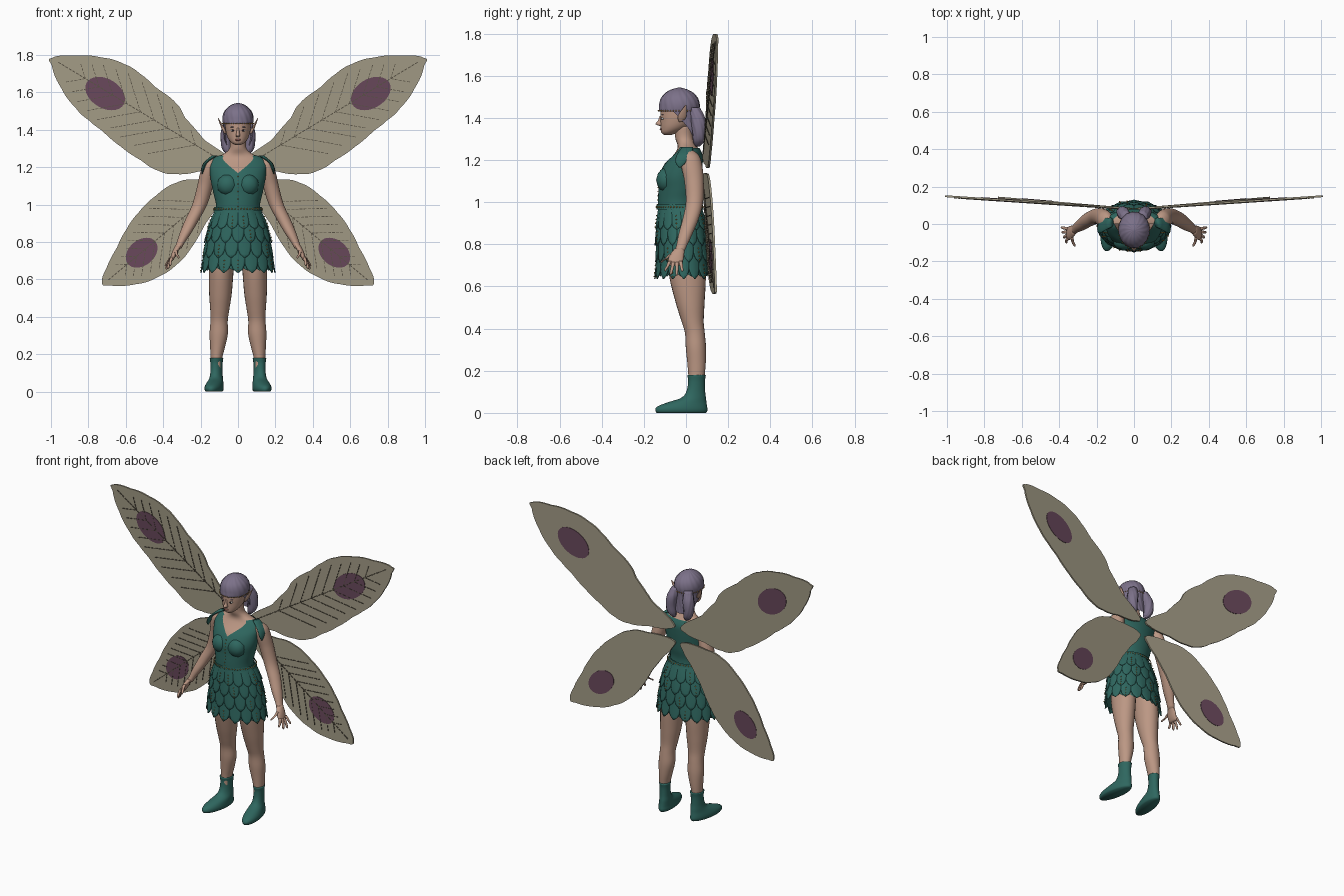
import bpy, bmesh, math
from math import sin, cos, pi
from mathutils import Vector, Matrix

if "Cube" in bpy.data.objects:
    bpy.data.objects.remove(bpy.data.objects["Cube"])


def material(name, rgb):
    m = bpy.data.materials.new(name)
    m.diffuse_color = (*rgb, 1)
    m.use_nodes = True
    m.node_tree.nodes["Principled BSDF"].inputs["Base Color"].default_value = m.diffuse_color
    return m


SKIN = material("skin", (0.50, 0.31, 0.23))
GREEN = material("leaf green", (0.028, 0.135, 0.115))
HAIR = material("lilac hair", (0.20, 0.165, 0.25))
WING = material("wing beige", (0.36, 0.325, 0.235))
PLUM = material("plum spot", (0.14, 0.065, 0.105))
VEIN = material("vein brown", (0.10, 0.085, 0.06))
GOLD = material("gold", (0.48, 0.25, 0.05))
WHITE = material("eye white", (0.6, 0.57, 0.53))
DARK = material("eye dark", (0.03, 0.02, 0.025))
LIP = material("lip rose", (0.38, 0.15, 0.13))


def finish(name, bm, mat, smooth=True):
    bmesh.ops.recalc_face_normals(bm, faces=bm.faces)
    for f in bm.faces:
        f.smooth = smooth
    me = bpy.data.meshes.new(name)
    bm.to_mesh(me)
    bm.free()
    me.materials.append(mat)
    ob = bpy.data.objects.new(name, me)
    bpy.context.collection.objects.link(ob)
    return ob


def section(rows, z):
    """Smoothly interpolated (x, y, rx, ry) at height z; rows are (z, x, y, rx, ry)."""
    z = min(max(z, rows[0][0]), rows[-1][0])
    i = 0
    while i < len(rows) - 2 and z > rows[i + 1][0]:
        i += 1

    def tangent(k):
        a, b = rows[max(k - 1, 0)], rows[min(k + 1, len(rows) - 1)]
        return [(q - p) / (b[0] - a[0]) for p, q in zip(a, b)]
    a, b = rows[i], rows[i + 1]
    h = b[0] - a[0]
    t = (z - a[0]) / h
    ta, tb = tangent(i), tangent(i + 1)
    return [(2*t**3 - 3*t*t + 1)*a[k] + (t**3 - 2*t*t + t)*h*ta[k]
            + (3*t*t - 2*t**3)*b[k] + (t**3 - t*t)*h*tb[k] for k in range(1, 5)]


def on(rows, a, z, grow=0.0):
    x, y, rx, ry = section(rows, z)
    return Vector((x + (rx + grow)*cos(a), y + (ry + grow)*sin(a), z))


def loft(name, rows, mat, s=1, lo=None, hi=None, grow=0.0, n=24, m=24, ridge=0.0, splay=0.0):
    """Elliptical loft up z; lo/hi give open ends whose height depends on the angle."""
    bm = bmesh.new()
    grid = []
    for j in range(m + 1):
        ring = []
        for i in range(n):
            a = 2*pi*i/n
            z0 = lo(a) if lo else rows[0][0]
            z1 = hi(a) if hi else rows[-1][0]
            z = z0 + (z1 - z0)*j/m
            p = on(rows, a, z, grow + ridge*sin(a*n/4 + 60*z))
            ring.append(bm.verts.new((s*(p.x - splay*(p.y - 0.05)), p.y, p.z)))
        grid.append(ring)
    for j in range(m):
        for i in range(n):
            k = (i + 1) % n
            bm.faces.new((grid[j][i], grid[j][k], grid[j+1][k], grid[j+1][i]))
    if not lo:
        bm.faces.new(grid[0])
    if not hi:
        bm.faces.new(grid[-1])
    return finish(name, bm, mat)


def beads(name, spots, size, mat):
    bm = bmesh.new()
    for p in spots:
        bmesh.ops.create_icosphere(bm, subdivisions=2 if len(spots) < 9 else 1, radius=1,
                                   matrix=Matrix.Translation(p) @ Matrix.Diagonal((*size, 1)))
    return finish(name, bm, mat)


def plates(name, polys, y0, slope, off, thick, mat, s):
    """Flat plates on the tilted wing plane, from (x, z) outlines."""
    bm = bmesh.new()
    for poly in polys:
        front, back = [[bm.verts.new((s*x, y0 + slope*x + off + d, z)) for x, z in poly]
                       for d in (-thick/2, thick/2)]
        bm.faces.new(front)
        bm.faces.new(back[::-1])
        for i in range(len(poly)):
            k = (i + 1) % len(poly)
            bm.faces.new((front[i], back[i], back[k], front[k]))
    return finish(name, bm, mat, False)


# ---- Wings: scalloped blade, oval spot, dashed veins on the front
def scalloped(pts):
    c = sum((Vector(p) for p in pts), Vector((0, 0))) / len(pts)
    out, n = [], len(pts)
    for i in range(n):
        p0, p1, p2, p3 = (Vector(pts[(i + k) % n]) for k in (-1, 0, 1, 2))
        for j in range(6):
            t = j/6
            p = 0.5*(2*p1 + (p2 - p0)*t + (2*p0 - 5*p1 + 4*p2 - p3)*t*t
                     + (3*p1 - p0 - 3*p2 + p3)*t**3)
            out.append(p + (c - p)*0.012*(1 - sin(pi*t)))
    return out


def inside(p, poly):
    hit = False
    for a, b in zip(poly, poly[1:] + poly[:1]):
        if (a.y > p.y) != (b.y > p.y) and p.x < a.x + (p.y - a.y)*(b.x - a.x)/(b.y - a.y):
            hit = not hit
    return hit


def dashes(start, d, length, w, poly):
    side, out, t = Vector((-d.y, d.x))*w, [], 0.0
    while t < length:
        a, b = start + d*t, start + d*(t + 0.016)
        if not inside(b + d*0.035, poly):
            break
        out.append([a - side, b - side, b + side, a + side])
        t += 0.022
    return out


def wing(name, outline, y0, slope, root, tip, spot, radii):
    poly = scalloped(outline)
    root, tip, spot = Vector(root), Vector(tip), Vector(spot)
    axis = (tip - root).normalized()
    cross = Vector((-axis.y, axis.x))
    oval = [spot + axis*radii[0]*cos(2*pi*i/36) + cross*radii[1]*sin(2*pi*i/36) for i in range(36)]
    span = (tip - root).length
    lines = dashes(root, axis, span, 0.0025, poly)
    for k in range(2, 11):
        for sg in (1, -1):
            d = (axis*0.75 + cross*sg*0.66).normalized()
            lines += dashes(root + axis*span*k/12.5, d, 0.26, 0.0018, poly)
    for s, side in ((1, "left"), (-1, "right")):
        plates(f"{name}_wing_{side}", [poly], y0, slope, 0, 0.010, WING, s)
        plates(f"{name}_wing_spot_{side}", [oval], y0, slope, 0, 0.015, PLUM, s)
        plates(f"{name}_wing_veins_{side}", lines, y0, slope, -0.006, 0.006, VEIN, s)


wing("upper", [(.03, 1.24), (.17, 1.34), (.21, 1.385), (.28, 1.465), (.33, 1.545), (.44, 1.63),
               (.52, 1.70), (.61, 1.755), (.73, 1.79), (.87, 1.80), (1.0, 1.788), (1.0, 1.745),
               (.95, 1.625), (.87, 1.515), (.80, 1.45), (.73, 1.395), (.63, 1.31), (.52, 1.235),
               (.43, 1.18), (.33, 1.16), (.2, 1.175), (.05, 1.195)],
     0.082, 0.066, (0.08, 1.23), (1.0, 1.785), (0.71, 1.594), (0.115, 0.078))
wing("lower", [(.03, 1.13), (.21, 1.138), (.33, 1.12), (.44, 1.05), (.535, .957), (.6, .866),
               (.65, .77), (.705, .663), (.73, .583), (.69, .565), (.545, .572), (.43, .61),
               (.33, .675), (.25, .765), (.17, .9), (.10, 1.0), (.04, 1.07)],
     0.080, 0.084, (0.09, 1.10), (0.72, 0.575), (0.515, 0.743), (0.095, 0.068))

# ---- Torso, neck and fitted bodice with a V neckline
TORSO = [(.92, 0, -.03, .115, .095), (1.0, 0, -.035, .112, .092), (1.06, 0, -.03, .125, .095),
         (1.12, 0, -.027, .138, .096), (1.18, 0, -.012, .145, .085), (1.22, 0, .005, .148, .068),
         (1.25, 0, .01, .125, .052), (1.272, 0, .004, .075, .044), (1.30, 0, -.008, .046, .042),
         (1.36, 0, -.015, .042, .042)]
loft("torso_and_neck", TORSO, SKIN, n=40, m=44)


def neckline(a):
    if sin(a) > 0:
        return 1.258
    return min(1.262, 1.168 + 0.13*abs(cos(a)))


loft("bodice", TORSO, GREEN, lo=lambda a: .95, hi=neckline, grow=.006, n=56, m=28)
beads("bust", [Vector((s*.055, -.092, 1.105)) for s in (1, -1)], (.058, .05, .06), GREEN)
beads("bodice_seam", [on(TORSO, -pi/2, .99 + .02*i, .008) for i in range(9)], (.003,)*3, GOLD)

# ---- Skirt: cone covered in rows of overlapping petals
SKIRT = [(.63, 0, -.010, .186, .126), (.72, 0, -.012, .178, .122), (.82, 0, -.016, .164, .118),
         (.91, 0, -.022, .142, .110), (.985, 0, -.03, .116, .1)]
loft("skirt_base", SKIRT, GREEN, lo=lambda a: .655 + .008*sin(16*a), hi=lambda a: .985, n=64, m=10)
bm, dots = bmesh.new(), []
for row, bottom in enumerate((.635, .715, .795, .87)):
    count = 16
    top = min(bottom + .18, .982)
    for q in range(count):
        mid = 2*pi*(q + .5*(row % 2))/count - pi/2
        grid = []
        for j in range(10):
            v = j/9
            w = 1 if v < .4 else max(.06, math.sqrt(max(0, 1 - ((v - .4)/.6)**2)))
            grid.append([bm.verts.new(on(SKIRT, mid + u/3*w*pi/count*1.2, top - (top - bottom)*v,
                                         .002 + .013*v - .002*abs(u)/3)) for u in range(-3, 4)])
        for j in range(9):
            for i in range(6):
                bm.faces.new((grid[j][i], grid[j][i+1], grid[j+1][i+1], grid[j+1][i]))
        if (q + row) % 3 == 0:
            dots += [on(SKIRT, mid, bottom + .012 + .018*k, .016 - .0015*k) for k in range(4)]
petals = finish("skirt_petals", bm, GREEN)
petals.modifiers.new("thickness", "SOLIDIFY").thickness = 0.004
beads("skirt_beads", dots, (.0035,)*3, GOLD)
loft("belt", SKIRT, GREEN, lo=lambda a: .965, hi=lambda a: .988, grow=.01, n=40, m=3)
beads("belt_beads", [on(SKIRT, 2*pi*i/48, .977, .011) for i in range(48)], (.004,)*3, GOLD)

# ---- Limbs, boots, hands and shoulder leaves
LEG = [(.12, .115, .048, .028, .036), (.18, .115, .05, .031, .039), (.24, .109, .05, .040, .044),
       (.31, .103, .047, .049, .048), (.38, .101, .042, .046, .047), (.43, .098, .032, .050, .052),
       (.52, .094, .02, .060, .068), (.64, .090, .008, .066, .086), (.76, .085, 0, .07, .09)]
BOOT = [(0, .118, -.022, .042, .117), (.012, .118, -.022, .048, .124), (.03, .118, -.018, .047, .118),
        (.05, .116, .005, .042, .092), (.07, .115, .035, .036, .06), (.10, .115, .046, .032, .045),
        (.15, .115, .05, .032, .040), (.18, .115, .05, .036, .044)]
ARM = [(.765, .322, -.032, .019, .024), (.79, .31, -.022, .021, .025), (.85, .28, -.002, .031, .033),
       (.92, .245, .022, .037, .038), (1.0, .205, .04, .040, .041), (1.1, .176, .038, .042, .046),
       (1.18, .158, .026, .042, .050), (1.225, .148, .018, .036, .042), (1.25, .138, .012, .012, .016)]
PALM = [(.70, .357, -.05, .008, .030), (.72, .348, -.05, .013, .036), (.75, .335, -.043, .016, .034),
        (.78, .318, -.03, .018, .024)]
FINGERS = [(.332, -.07, .755, .318, -.115, .712), (.354, -.077, .72, .362, -.098, .672),
           (.357, -.06, .715, .374, -.072, .655), (.358, -.043, .715, .382, -.044, .652),
           (.357, -.025, .72, .386, -.018, .67)]
LEAF = [(1.165, .192, -.03, .003, .005), (1.19, .188, -.024, .008, .026),
        (1.225, .172, -.008, .010, .036), (1.262, .125, .008, .016, .026)]
for s, side in ((1, "left"), (-1, "right")):
    loft("leg_" + side, LEG, SKIN, s, m=36)
    loft("boot_" + side, BOOT, GREEN, s, splay=.14, n=32)
    loft("arm_" + side, ARM, SKIN, s, m=36)
    loft("palm_" + side, PALM, SKIN, s, n=16, m=10)
    for i, (x, y, z, tx, ty, tz) in enumerate(FINGERS):
        rows = [(tz, tx, ty, .002, .002), (tz + .006, tx, ty, .006, .006),
                ((z + tz)/2, (x + tx)/2 + .003, (y + ty)/2, .0075, .0075), (z, x, y, .009, .009)]
        loft(f"finger_{i}_{side}", rows, SKIN, s, n=10, m=10)
    loft("shoulder_leaf_" + side, LEAF, GREEN, s, n=16, m=12)

# ---- Head and face
HEAD = [(1.318, 0, -.088, .012, .014), (1.328, 0, -.080, .032, .036), (1.352, 0, -.058, .052, .062),
        (1.385, 0, -.042, .064, .079), (1.42, 0, -.036, .069, .086), (1.46, 0, -.03, .070, .09),
        (1.50, 0, -.03, .056, .07), (1.528, 0, -.03, .02, .03)]
loft("head", HEAD, SKIN, n=36, m=36)
NOSE = [(1.362, 0, -.118, .009, .008), (1.37, 0, -.125, .012, .02), (1.385, 0, -.122, .008, .013),
        (1.41, 0, -.118, .006, .006)]
loft("nose", NOSE, SKIN, n=14, m=12)
pair = (1, -1)
beads("eyes", [Vector((s*.027, -.110, 1.397)) for s in pair], (.0125, .008, .0065), WHITE)
beads("pupils", [Vector((s*.027, -.1165, 1.397)) for s in pair], (.0055, .003, .0055), DARK)
beads("eyebrows", [Vector((s*.028, -.112, 1.415)) for s in pair], (.015, .006, .0022), HAIR)
beads("lips", [Vector((0, -.119, 1.346))], (.018, .006, .0055), LIP)
EAR = [(1.38, .068, -.025, .006, .008), (1.40, .076, -.02, .009, .020), (1.425, .088, -.013, .007, .017),
       (1.462, .106, .0, .0015, .002)]

# ---- Hair cap with fringe, twin tails and beaded headband
CAP = [(1.29, 0, .02, .055, .045), (1.35, 0, .0, .074, .062), (1.42, 0, -.032, .079, .093),
       (1.46, 0, -.031, .083, .096), (1.495, 0, -.031, .074, .086), (1.52, 0, -.031, .054, .064),
       (1.536, 0, -.031, .030, .036), (1.544, 0, -.031, .004, .005)]


def hairline(a):
    return 1.43 - .13*min(1, max(0, (sin(a) + .25)/.7))


loft("hair_cap", CAP, HAIR, lo=hairline, n=64, m=28, ridge=.0015)
TAIL = [(1.265, .045, .055, .008, .010), (1.29, .056, .06, .024, .026), (1.34, .063, .062, .030, .032),
        (1.40, .056, .056, .032, .034), (1.45, .044, .04, .024, .026)]
for s, side in ((1, "left"), (-1, "right")):
    loft("ear_" + side, EAR, SKIN, s, n=14, m=14)
    loft("hair_tail_" + side, TAIL, HAIR, s, n=32, m=20, ridge=.0015)
beads("headband_beads", [on(CAP, 2*pi*i/44, 1.434, .002) for i in range(44)], (.0035,)*3, GOLD)
